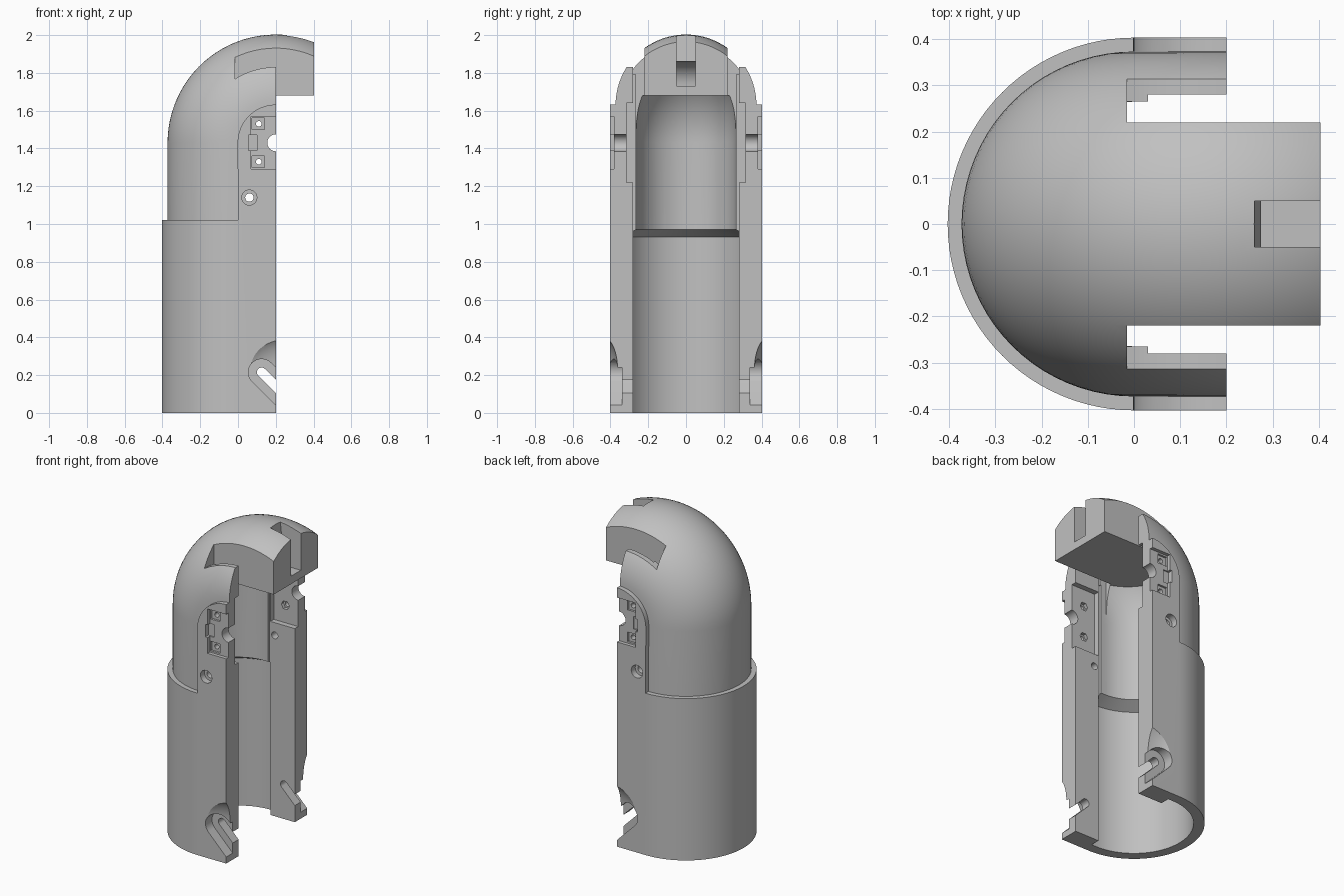
import bpy, bmesh, math
from math import sin, cos, pi, radians
from mathutils import Vector

if "Cube" in bpy.data.objects:
    bpy.data.objects.remove(bpy.data.objects["Cube"])

AX, AZ = 0.2, 1.43          # bend axis, parallel to y
R_LOW, R_UP = 0.403, 0.373  # outer radii of the sleeve and of the hood
R_IN_LOW, R_IN_UP = 0.34, 0.265

steel = bpy.data.materials.new("plain_grey")
steel.use_nodes = True
GREY = (0.53, 0.53, 0.53, 1)
steel.diffuse_color = GREY
steel.node_tree.nodes["Principled BSDF"].inputs["Base Color"].default_value = GREY


def finish(name, bm):
    bmesh.ops.remove_doubles(bm, verts=bm.verts, dist=1e-5)
    bmesh.ops.recalc_face_normals(bm, faces=bm.faces)
    if bm.calc_volume(signed=True) < 0:
        bmesh.ops.reverse_faces(bm, faces=bm.faces)
    mesh = bpy.data.meshes.new(name)
    bm.to_mesh(mesh)
    bm.free()
    mesh.materials.append(steel)
    ob = bpy.data.objects.new(name, mesh)
    bpy.context.collection.objects.link(ob)
    return ob


def loft(name, rings):
    bm = bmesh.new()
    rows = [[bm.verts.new(p) for p in ring] for ring in rings]
    n = len(rows[0])
    for a, b in zip(rows, rows[1:]):
        for i in range(n):
            j = (i + 1) % n
            bm.faces.new((a[i], a[j], b[j], b[i]))
    bm.faces.new(rows[0])
    bm.faces.new(rows[-1])
    return finish(name, bm)


def prism(name, pts, lo, hi, axis="y"):
    put = {"y": lambda a, b, t: (a, t, b), "z": lambda a, b, t: (a, b, t)}[axis]
    return loft(name, [[put(a, b, t) for a, b in pts] for t in (lo, hi)])


def rect(x0, x1, z0, z1):
    return [(x0, z0), (x1, z0), (x1, z1), (x0, z1)]


def box(name, x0, x1, y0, y1, z0, z1):
    return prism(name, rect(x0, x1, z0, z1), min(y0, y1), max(y0, y1))


def arc(cx, cz, r, a0, a1, n):
    return [(cx + r * cos(radians(a0 + (a1 - a0) * i / n)),
             cz + r * sin(radians(a0 + (a1 - a0) * i / n))) for i in range(n + 1)]


def disc(x, z, r, n=24):
    return arc(x, z, r, 0, 360 - 360 / n, n - 1)


def capsule(x, z, r, length):
    """Rounded slot running down toward +x at 45 degrees."""
    d = length * cos(pi / 4)
    return arc(x, z, r, 45, 225, 16) + arc(x + d, z - d, r, 225, 405, 16)


def bent_solid(name, r, z_start, end_angle):
    """U-shaped section rising from z_start, then swept over the bend axis."""
    section = [(0, -r)] + [(AX + r * cos(t), r * sin(t))
                           for t in [-pi / 2 + pi * i / 40 for i in range(41)]] + [(0, r)]
    rings = [[(AX - d, y, z_start) for d, y in section]]
    for i in range(38):
        a = radians(180 + (end_angle - 180) * i / 37)
        rings.append([(AX + d * cos(a), y, AZ + d * sin(a)) for d, y in section])
    return loft(name, rings)


def measure(mesh):
    bm = bmesh.new()
    bm.from_mesh(mesh)
    result = bm.calc_volume(signed=True), any(e.is_boundary for e in bm.edges)
    bm.free()
    return result


def boolean(target, tool, op):
    """Keep the first solver result that is closed and has a plausible volume."""
    before, size = measure(target.data)[0], measure(tool.data)[0]
    low, high = (before - size, before) if op == "DIFFERENCE" else (before, before + size)
    mod = target.modifiers.new(op, "BOOLEAN")
    mod.operation, mod.object = op, tool
    for solver in ("MANIFOLD", "EXACT", "FLOAT"):
        mod.solver = solver
        graph = bpy.context.evaluated_depsgraph_get()
        graph.update()
        mesh = bpy.data.meshes.new_from_object(target.evaluated_get(graph))
        volume, is_open = measure(mesh)
        changed = abs(volume - before) > 1e-9
        if changed and not is_open and low - 1e-4 < volume < high + 1e-4:
            target.data = mesh
            break
    target.modifiers.remove(mod)
    bpy.data.objects.remove(tool)


def cut(tool):
    boolean(body, tool, "DIFFERENCE")


# Outer form: sleeve trimmed to arched side slabs, plus the bent hood
half_round = arc(0, 0, R_LOW, 90, 270, 48)
body = prism("housing_half", [(0.3, R_LOW)] + half_round + [(0.3, -R_LOW)], 0, 1.8, "z")
trim = [(0, 1.02)] + arc(AX, AZ, 0.202, 180, 90, 20) + [(0.5, AZ + 0.202), (0.5, 2), (-0.6, 2), (-0.6, 1.02)]
cut(prism("sleeve_trim", trim, -0.6, 0.6))
boolean(body, bent_solid("hood", R_UP, 0.9, 30), "UNION")

# Inner bore: wide below, conical shoulder, narrow above with a flat ceiling
bore = []
for r, z in ((R_IN_LOW, -0.1), (R_IN_LOW, 0.93), (0.2, 1.005)):
    bore.append([(0.03, r, z)] + [(x, y, z) for x, y in arc(0, 0, r, 90, 270, 48)] + [(0.03, -r, z)])
cut(loft("lower_bore", bore))
upper = bent_solid("upper_bore", R_IN_UP, 0.9, 60)
boolean(upper, box("ceiling", -1, 1, -1, 1, 1.68, 2.5), "DIFFERENCE")
cut(upper)
cut(box("slab_gap", 0.025, 0.35, -0.28, 0.28, -0.15, 1.68))
cut(box("slab_pocket", 0.03, 0.4, -0.314, 0.314, 1.22, 1.64))

# Open front, leaving the overhanging top block
cut(box("front_cut", 0.2, 1, -1, 1, -0.2, 1.68))
cut(box("block_end", 0.403, 1.1, -1.1, 1.1, 1, 2.2))
for s in (-1, 1):
    cut(box("block_side", 0.2, 1.2, s * 0.22, s, 1.6, 2.2))

# Undercut cable slot in the top block
cut(prism("top_slot", [(0.5, 1.73)] + arc(0.275, 1.73, 0.13, 180, 90, 12)
          + [(0.26, 2.0), (0.26, 2.1), (0.5, 2.1)], -0.05, 0.05))

for s in (-1, 1):
    def side(name, pts, depth, start=0.5):
        cut(prism(name, pts, *sorted((s * (R_LOW - depth), s * start))))

    # Notches beside the top block
    ledge = arc(AX, AZ, 0.4, 90, 122.5, 14)
    ledge = [(0.3, AZ + 0.4)] + ledge + [(-0.015, 2.2), (0.3, 2.2)]
    cut(prism("notch_ledge", ledge, *sorted((s * 0.22, s * 0.314))))
    cut(box("notch_rear", -0.015, 0.25, s * 0.22, s * 0.265, 1.5, 2.25))
    cut(box("notch_front", 0.03, 0.25, s * 0.22, s * 0.28, 1.5, 2.25))

    # Latch plate recess with its holes
    side("plate_recess", rect(0.07, 0.3, 1.29, 1.57), 0.022)
    side("plate_tab", rect(0.055, 0.1, 1.39, 1.47), 0.03)
    side("pivot_hole", disc(0.2, AZ, 0.045), 0.2)
    for z in (1.33, 1.53):
        side("screw_seat", rect(0.075, 0.14, z - 0.03, z + 0.03), 0.035)
        side("screw_hole", disc(0.11, z, 0.015, 16), 0.12)
        side("nut_pocket", disc(0.11, z, 0.028, 6), 0.12, 0.335)

    # Counterbored bolt hole
    side("bolt_head", disc(0.06, 1.14, 0.04), 0.04)
    side("bolt_hole", disc(0.06, 1.14, 0.022), 0.2)

    # Angled guide slot with a smooth scoop
    bm = bmesh.new()
    bmesh.ops.create_uvsphere(bm, u_segments=40, v_segments=24, radius=1)
    for v in bm.verts:
        v.co = Vector((0.25 + 0.22 * v.co.x, s * 0.46 + 0.1 * v.co.y, 0.24 + 0.18 * v.co.z))
    cut(finish("scoop", bm))
    side("guide_seat", capsule(0.125, 0.215, 0.07, 0.3), 0.065)
    side("guide_slot", capsule(0.125, 0.215, 0.025, 0.3), 0.2)

# Smooth curved faces with crisp edges
bpy.ops.object.select_all(action="DESELECT")
body.select_set(True)
bpy.context.view_layer.objects.active = body
bpy.ops.object.shade_smooth_by_angle(angle=radians(25))
